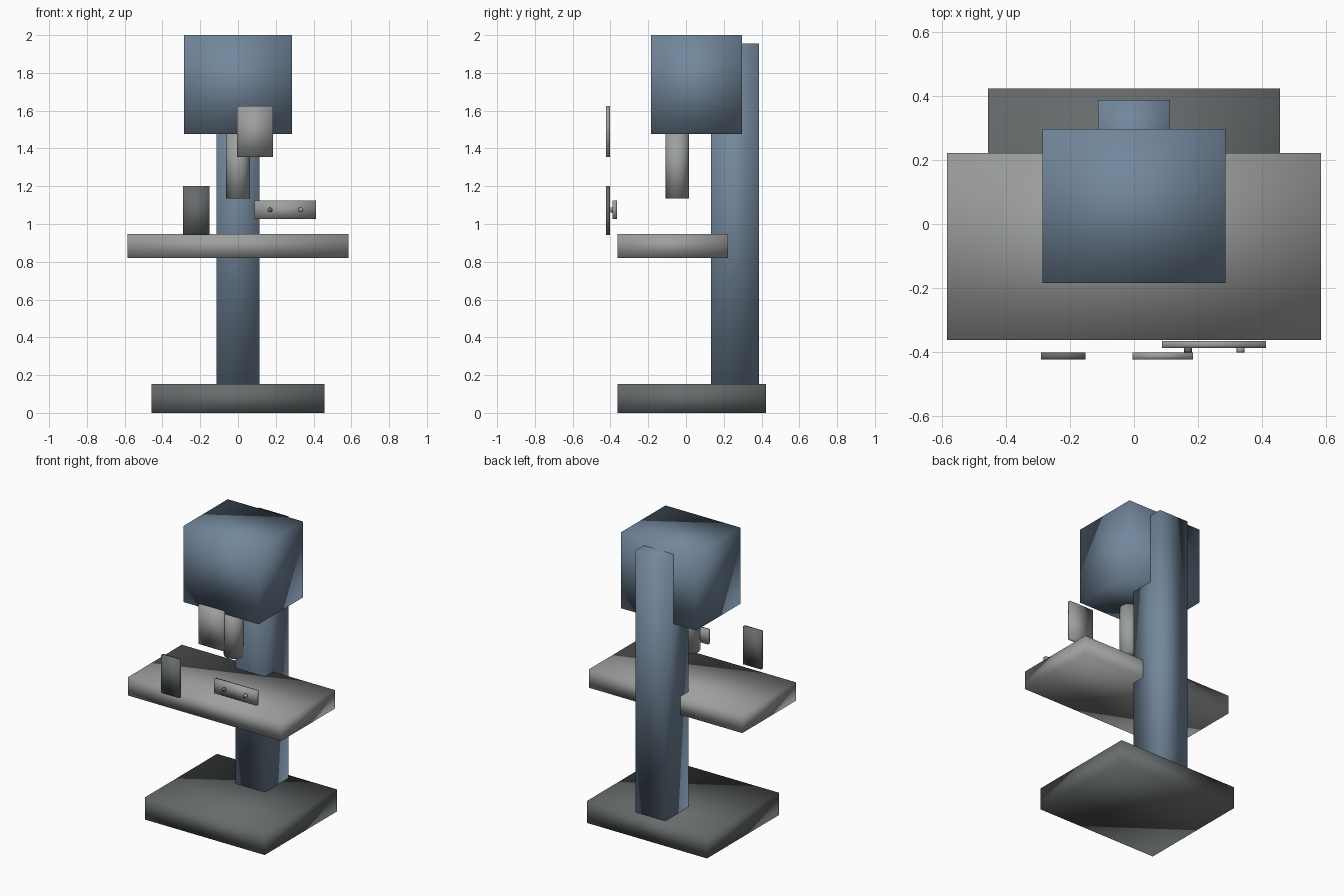
import bpy
import math
from mathutils import Vector

if "Cube" in bpy.data.objects:
    bpy.data.objects.remove(bpy.data.objects["Cube"], do_unlink=True)


def material(name, rgb):
    mat = bpy.data.materials.new(name)
    mat.use_nodes = True
    mat.diffuse_color = (*rgb, 1)
    mat.node_tree.nodes["Principled BSDF"].inputs["Base Color"].default_value = (*rgb, 1)
    return mat


blue = material("slate blue paint", (0.17, 0.24, 0.33))
light = material("light grey metal", (0.34, 0.35, 0.345))
dark = material("dark grey metal", (0.136, 0.147, 0.15))


def finish(obj, name, mat):
    obj.name = name
    obj.data.materials.append(mat)
    bpy.ops.object.transform_apply(location=False, rotation=True, scale=True)
    bpy.ops.object.shade_smooth()
    return obj


def box(name, low, high, mat):
    low, high = Vector(low), Vector(high)
    bpy.ops.mesh.primitive_cube_add(size=1, location=(low + high) / 2)
    bpy.context.object.scale = high - low
    return finish(bpy.context.object, name, mat)


def cylinder(name, centre, radius, depth, mat, sides=12, tilt=0):
    bpy.ops.mesh.primitive_cylinder_add(vertices=sides, radius=radius, depth=depth,
                                        location=centre, rotation=(tilt, 0, 0))
    return finish(bpy.context.object, name, mat)


# Machine frame
box("base", (-0.457, -0.362, 0), (0.457, 0.424, 0.152), dark)
box("column", (-0.113, 0.132, 0.152), (0.113, 0.387, 1.955), blue)
box("head", (-0.286, -0.185, 1.476), (0.286, 0.297, 2), blue)
box("work_table", (-0.584, -0.362, 0.82), (0.584, 0.222, 0.947), light)

# Spindle under the head
cylinder("spindle", (0, -0.046, 1.306), 0.063, 0.34, light)

# Front plates and control panel
box("upper_plate", (-0.005, -0.424, 1.354), (0.184, -0.402, 1.624), light)
box("lower_plate", (-0.291, -0.424, 0.941), (-0.152, -0.402, 1.201), dark)
box("control_panel", (0.088, -0.388, 1.026), (0.413, -0.365, 1.124), light)
for name, x, mat in (("right_button", 0.169, dark), ("left_button", 0.333, light)):
    cylinder(name, (x, -0.394, 1.075), 0.013, 0.014, mat, tilt=math.pi / 2)
